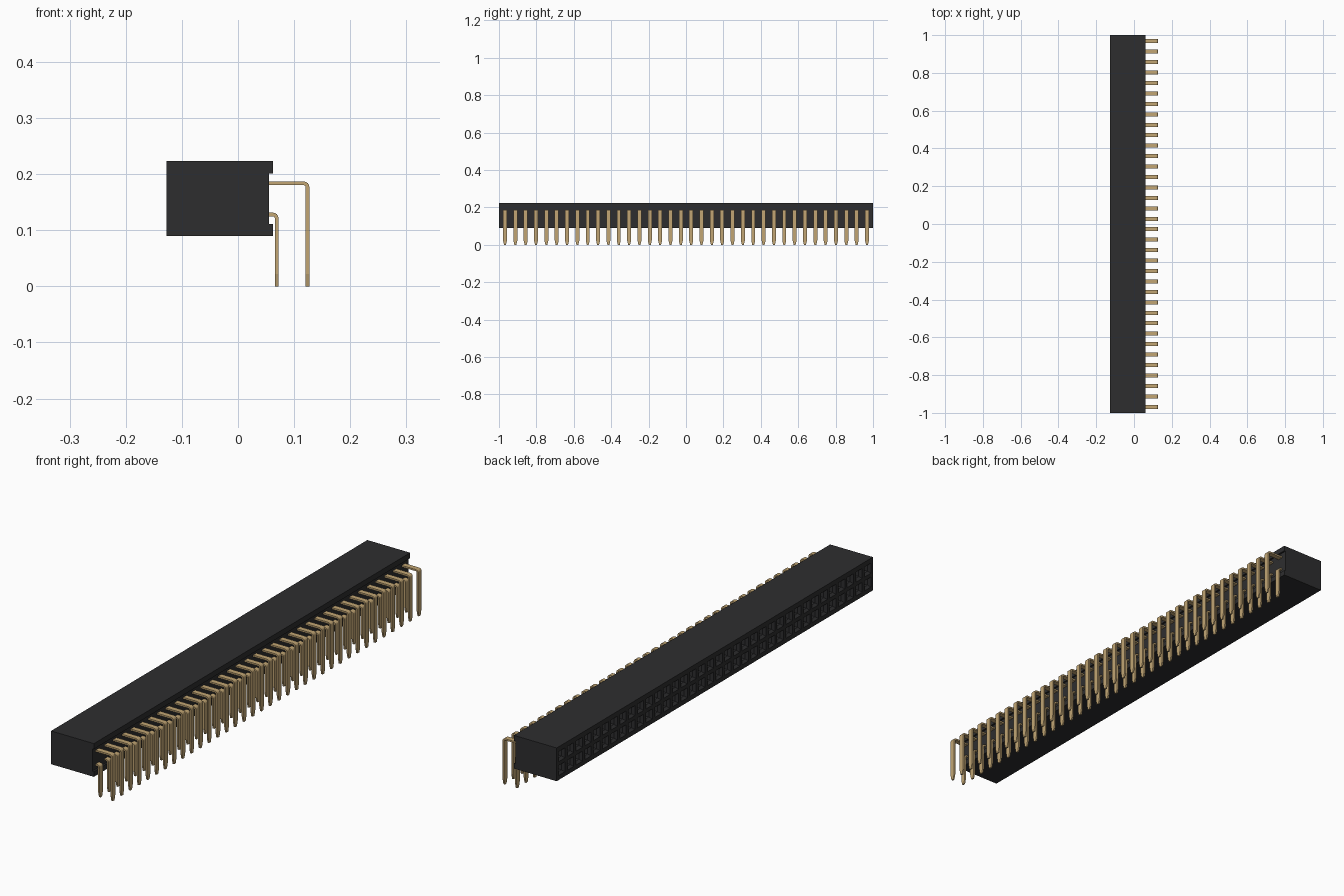
import bpy, bmesh, math

if "Cube" in bpy.data.objects:
    bpy.data.objects.remove(bpy.data.objects["Cube"])

N = 36                    # contacts per row
PITCH = 0.0553
ROWS = (0.128, 0.1835)    # contact heights
X0, X1, XR = -0.1275, 0.062, 0.055
Z0, ZM, Z1 = 0.09, 0.1558, 0.223


def material(name, rgb):
    m = bpy.data.materials.new(name)
    m.diffuse_color = (*rgb, 1)
    m.use_nodes = True
    m.node_tree.nodes["Principled BSDF"].inputs["Base Color"].default_value = m.diffuse_color
    return m


def finish(bm, name, mat):
    bmesh.ops.remove_doubles(bm, verts=bm.verts, dist=1e-5)
    me = bpy.data.meshes.new(name)
    bm.to_mesh(me)
    bm.free()
    me.materials.append(mat)
    ob = bpy.data.objects.new(name, me)
    bpy.context.collection.objects.link(ob)
    return ob


black = material("black plastic", (0.027, 0.027, 0.028))
gold = material("gold metal", (0.54, 0.38, 0.175))
centres = [(i - (N - 1) / 2) * PITCH for i in range(N)]

# Housing: extruded profile with a recessed rear channel, open at the mating side
bm = bmesh.new()
profile = [(X0, Z0), (X1, Z0), (X1, 0.111), (XR, 0.111),
           (XR, 0.201), (X1, 0.201), (X1, Z1), (X0, Z1)]
near = [bm.verts.new((x, -1, z)) for x, z in profile]
far = [bm.verts.new((x, 1, z)) for x, z in profile]
bm.faces.new(near)
bm.faces.new(far[::-1])
for i in range(len(profile) - 1):
    bm.faces.new((near[i], far[i], far[i + 1], near[i + 1]))


# Mating side: each cell is a frame, a funnel and a deep square hole
def ring(x, y0, y1, z0, z1):
    return [bm.verts.new((x, y, z)) for y, z in
            ((y1, z0), (y0, z0), (y0, z1), (y1, z1))]


for i, y in enumerate(centres):
    ya = -1 if i == 0 else y - PITCH / 2
    yb = 1 if i == N - 1 else y + PITCH / 2
    for z, za, zb in ((ROWS[0], Z0, ZM), (ROWS[1], ZM, Z1)):
        rings = [ring(X0, ya, yb, za, zb)]
        for x, r in ((X0, 0.020), (X0 + 0.010, 0.012), (X0 + 0.14, 0.012)):
            rings.append(ring(x, y - r, y + r, z - r, z + r))
        for a, b in zip(rings, rings[1:]):
            for k in range(4):
                j = (k + 1) % 4
                bm.faces.new((a[k], a[j], b[j], b[k]))
        bm.faces.new(rings[-1])
bmesh.ops.remove_doubles(bm, verts=bm.verts, dist=1e-5)
bmesh.ops.recalc_face_normals(bm, faces=bm.faces)
finish(bm, "socket_housing", black)


# Right-angle pins: flat strips swept through a bend, with a tapered tip
def pin_row(name, px, pz, t=0.0033, w=0.0105, r=0.007):
    bm = bmesh.new()
    path = [(XR - 0.006, pz, 0, w)]
    for k in range(5):
        a = math.radians(22.5 * k)
        path.append((px - r + r * math.sin(a), pz - r + r * math.cos(a), a, w))
    path += [(px, 0.022, math.pi / 2, w), (px, 0, math.pi / 2, w * 0.5)]
    for y in centres:
        rings = []
        for x, z, a, hw in path:
            nx, nz = math.sin(a) * t, math.cos(a) * t
            rings.append([bm.verts.new((x + s * nx, y + q * hw, z + s * nz))
                          for s, q in ((1, -1), (1, 1), (-1, 1), (-1, -1))])
        for a, b in zip(rings, rings[1:]):
            for k in range(4):
                j = (k + 1) % 4
                bm.faces.new((a[k], b[k], b[j], a[j]))
        bm.faces.new(rings[0])
        bm.faces.new(rings[-1][::-1])
    bmesh.ops.recalc_face_normals(bm, faces=bm.faces)
    finish(bm, name, gold)


pin_row("lower_pins", 0.069, ROWS[0])
pin_row("upper_pins", 0.124, ROWS[1])
